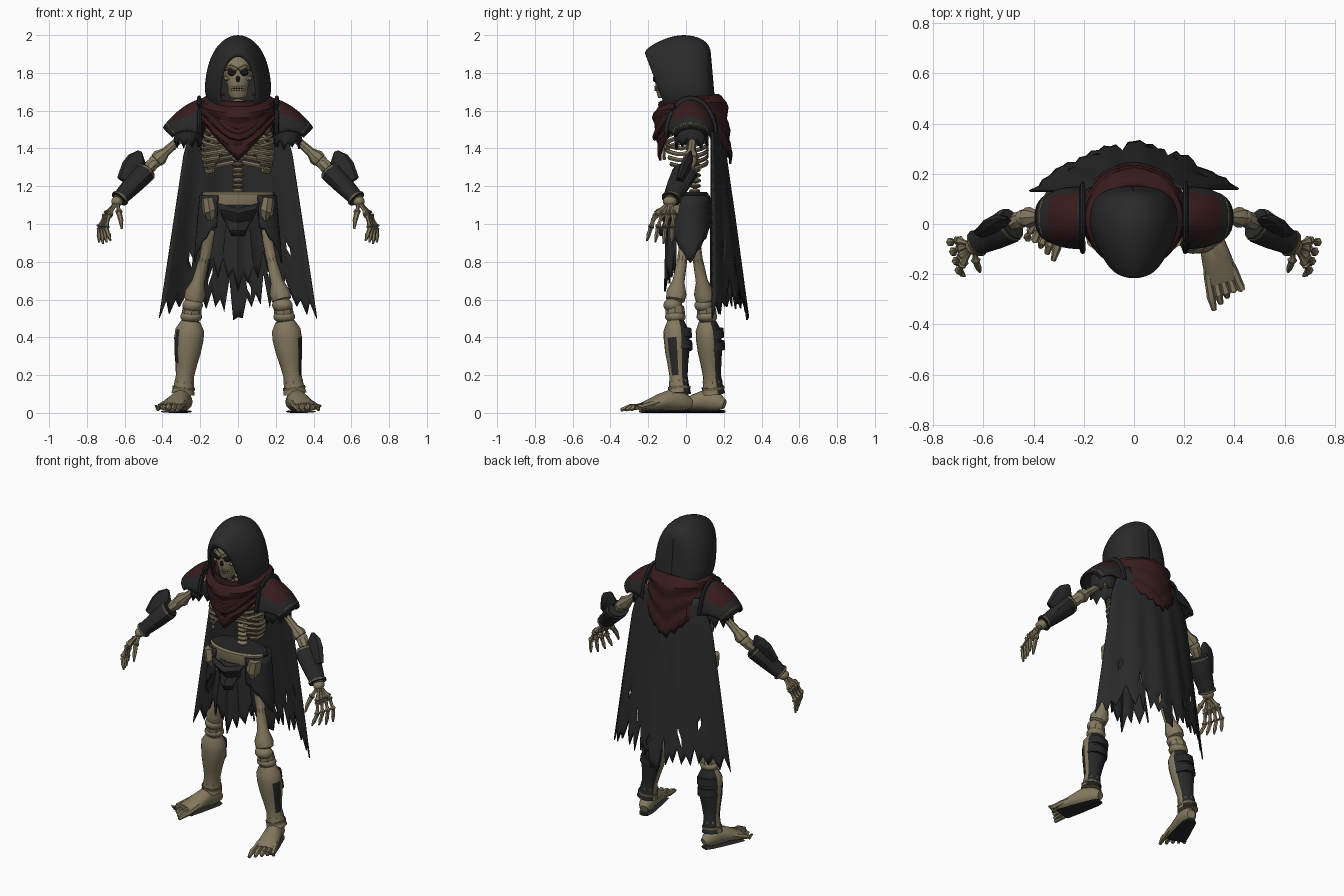
import bpy, bmesh, math, random
from mathutils import Vector as V

random.seed(4)
cube = bpy.data.objects.get("Cube")
if cube:
    bpy.data.objects.remove(cube)


def material(name, rgb):
    m = bpy.data.materials.new(name)
    m.use_nodes = True
    m.diffuse_color = (*rgb, 1)
    for n in m.node_tree.nodes:
        if n.type == 'BSDF_PRINCIPLED':
            n.inputs["Base Color"].default_value = (*rgb, 1)
            n.inputs["Roughness"].default_value = 0.9
    return m


BONE = material("bone", (0.23, 0.19, 0.115))
OLD = material("aged_bone", (0.15, 0.12, 0.07))
CLOTH = material("black_cloth", (0.023, 0.023, 0.023))
LEATHER = material("dark_leather", (0.02, 0.02, 0.021))
RED = material("dark_red_cloth", (0.038, 0.011, 0.012))
VOID = material("socket_black", (0.008, 0.008, 0.008))
built = []


def finish(name, bm, mats):
    me = bpy.data.meshes.new(name)
    bm.to_mesh(me)
    bm.free()
    for m in mats:
        me.materials.append(m)
    ob = bpy.data.objects.new(name, me)
    bpy.context.collection.objects.link(ob)
    built.append(ob)
    return ob


def tube(name, pts, radii, *mats, n=8, rule=None):
    """Sweep an ellipse (width, height) along a path; rule(center, normal) picks the material."""
    bm = bmesh.new()
    pts = [V(p) for p in pts]
    rings = []
    for i, p in enumerate(pts):
        t = (pts[min(i + 1, len(pts) - 1)] - pts[max(i - 1, 0)]).normalized()
        side = t.cross(V((0, 1, 0)) if abs(t.z) > 0.8 else V((0, 0, 1))).normalized()
        up = side.cross(t)
        r = radii[i] if isinstance(radii, list) else radii
        w, h = r if isinstance(r, tuple) else (r, r)
        rings.append([bm.verts.new(p + side * w * math.cos(a) + up * h * math.sin(a))
                      for a in [k * math.tau / n for k in range(n)]])
    for a, b in zip(rings, rings[1:]):
        for k in range(n):
            bm.faces.new((a[k], a[(k + 1) % n], b[(k + 1) % n], b[k]))
    bm.faces.new(rings[0])
    bm.faces.new(rings[-1])
    bmesh.ops.recalc_face_normals(bm, faces=bm.faces)
    if rule:
        for f in bm.faces:
            f.material_index = rule(f.calc_center_median(), f.normal)
    return finish(name, bm, mats)


def long_bone(name, a, b, r, n=8):
    """Shaft with a knobbly joint at both ends."""
    a, b = V(a), V(b)
    steps = ((0, .6), (.04, 1.4), (.12, 1.5), (.25, .9), (.5, .75), (.75, .9), (.88, 1.5), (.96, 1.4), (1, .6))
    return tube(name, [a.lerp(b, t) for t, k in steps], [r * k for t, k in steps], BONE, n=n)


def ball(name, loc, size, mat):
    bm = bmesh.new()
    bmesh.ops.create_uvsphere(bm, u_segments=14, v_segments=9, radius=1)
    bmesh.ops.scale(bm, vec=size, verts=bm.verts)
    bmesh.ops.translate(bm, vec=loc, verts=bm.verts)
    return finish(name, bm, [mat])


def sheet(name, f, nu, nv, *mats, rule=None, thick=.01, closed=False, sub=0):
    """Cloth grid from f(u, v); rule(u, v) picks the material, or -1 for a hole."""
    bm = bmesh.new()
    cols = [[bm.verts.new(f(i / nu, j / nv)) for j in range(nv + 1)] for i in range(nu + (not closed))]
    for i in range(nu):
        for j in range(nv):
            k = rule((i + .5) / nu, (j + .5) / nv) if rule else 0
            if k >= 0:
                a, b = cols[i], cols[(i + 1) % len(cols)]
                bm.faces.new((a[j], b[j], b[j + 1], a[j + 1])).material_index = k
    bmesh.ops.recalc_face_normals(bm, faces=bm.faces)
    ob = finish(name, bm, mats)
    if sub:
        mod = ob.modifiers.new("round", 'SUBSURF')
        mod.levels = mod.render_levels = sub
    mod = ob.modifiers.new("thickness", 'SOLIDIFY')
    mod.thickness, mod.offset = thick, 0
    return ob


def ragged(n, depth):
    return [random.uniform(.5, 1) * depth if i % 2 else random.uniform(0, .35) * depth for i in range(n + 1)]


# Hood: arches (half width, top y, top z, bottom y) running from the face rim to the back
ARCHES = [(.095, -.205, 1.895, -.105), (.108, -.225, 1.92, -.11), (.15, -.14, 1.975, -.07), (.178, -.03, 2.01, 0),
          (.172, .06, 1.995, .07), (.14, .108, 1.965, .125), (.065, .122, 1.93, .148), (0, .124, 1.92, .15)]
SHAPE = [(.82, 0), (1, .18), (.95, .42), (.82, .68), (.5, .91), (0, 1.01)]
SHAPE += [(-w, h) for w, h in SHAPE[-2::-1]]


def hood(u, v):
    w, ty, tz, by = ARCHES[round(u * 7)]
    sx, h = SHAPE[round(v * 10)]
    return (w * sx, by + (ty - by) * h, 1.625 + (tz - 1.625) * h)


sheet("hood", hood, 7, 10, CLOTH, thick=.012, sub=2)

# Skull
ball("cranium", (0, -.055, 1.81), (.084, .105, .092), BONE)
tube("face", [(0, -.112, 1.82), (0, -.116, 1.775), (0, -.115, 1.73), (0, -.112, 1.69), (0, -.112, 1.666)],
     [(.066, .05), (.07, .052), (.054, .047), (.052, .043), (.036, .036)], BONE, n=14)
ball("nose_hole", (0, -.166, 1.768), (.011, .01, .017), VOID)
ball("mouth", (0, -.118, 1.717), (.046, .047, .009), VOID)
for i in range(-3, 4):
    a = i * .3
    for z in (1.724, 1.71):
        ball("tooth", (.045 * math.sin(a), -.116 - .047 * math.cos(a), z), (.0065, .005, .007), BONE)
for s in (-1, 1):
    ball("eye_socket", (s * .033, -.16, 1.803), (.023, .014, .019), VOID)
    ball("cheekbone", (s * .056, -.13, 1.77), (.02, .028, .013), BONE)
    tube("brow", [(s * .006, -.172, 1.815), (s * .038, -.165, 1.832), (s * .068, -.135, 1.822)], .012, BONE)

# Spine and ribs
for i in range(22):
    z = 1.09 + i * .028
    y = .05 + .02 * math.sin(i * .3)
    ball("vertebra", (0, y - .02, z), (.034, .03, .014), BONE if i % 2 else OLD)
tube("sternum", [(0, -.1, 1.5), (0, -.118, 1.42), (0, -.115, 1.34)], [(.03, .01), (.025, .01), (.012, .008)], BONE)
for s in (-1, 1):
    for i in range(8):
        w = .125 + .045 * math.sin(.5 + i * .3)
        end = math.pi * (1 if i < 5 else 1.12 - i * .055)
        arc = [end * k / 12 for k in range(13)]
        tube("rib", [(s * (.02 + w * math.sin(a)), .005 + .108 * math.cos(a), 1.545 - i * .031 - .085 * a / 3
                      + (.05 * max(0, a - 1.9) if i > 2 else 0)) for a in arc], (.008, .012), BONE if i % 3 else OLD, n=6)
    long_bone("collarbone", (s * .02, -.1, 1.53), (s * .23, .03, 1.56), .016)
    sheet("shoulder_blade", lambda u, v: (s * (.05 + .11 * u * (1 - .6 * v)), .115, 1.53 - .17 * v), 2, 3, OLD)

# Scarf: draped collar with points at the front and back
N = 56
tatter = ragged(N, .05)


def scarf(u, v):
    a = u * math.tau
    x, y = math.cos(a), math.sin(a)
    front = max(0, 1 - abs(a - 1.5 * math.pi) / 1.3)
    back = max(0, 1 - abs(a - .5 * math.pi) / 1.5)
    t = min(1, v / .35)
    d = max(0, v - .35) / .65
    r = .125 + .07 * math.sin(t * 1.57) + .007 * math.sin(v * 22 + 3 * abs(x)) + d * (.025 * min(1, back * 3) - .035 * front)
    drop = .06 + .17 * front + .21 * back + tatter[round(u * N) % N] * min(1, back * 3)
    return (x * r * (1 - .25 * d * front), .022 + y * r * .98, 1.685 - .055 * max(0, -y) - .065 * t * t - drop * d)


sheet("scarf", scarf, N, 14, RED, closed=True)
for i in range(4):
    tube("scarf_fold", [(math.cos(a) * (.15 + .013 * i), .02 + math.sin(a) * (.155 + .01 * i),
                         1.655 - .018 * i - (.03 + .035 * i) * max(0, -math.sin(a)) ** 3 + .006 * math.sin(3 * a + i))
                        for a in [k * math.tau / 32 for k in range(33)]], (.013, .02), RED)

# Cape
M = 34
cape_hem = ragged(M, .12)
NOTCH = (15, 23, 28)


def cape(u, v):
    k, c = round(u * M), 2 * u - 1
    hem = .495 + cape_hem[k] - .05 * max(0, 1 - 6 * abs(c)) + .05 * abs(math.sin(c * 3.14)) + (.14 if k in NOTCH else 0)
    z = 1.58 - v * (1.58 - hem)
    d = (1.58 - z) / 1.1
    return (c * (.205 + .05 * min(1, d * 6) + .165 * d), .135 + (.045 + .15 * d) * (1 - c * c)
            + .006 * math.sin(c * 15) * min(1, d * 2), z)


HOLES = ((10, 17), (24, 16), (19, 18), (5, 15), (29, 14))
sheet("cape", cape, M, 20, CLOTH, rule=lambda u, v: -1 if (int(u * M), int(v * 20)) in HOLES else 0, thick=.008)

# Hips, belt and hanging cloth
tube("belt", [(0, .015, z) for z in (1.17, 1.16, 1.09, 1.075)], [(.185, .095), (.195, .105), (.19, .105), (.18, .095)],
     BONE, LEATHER, n=24, rule=lambda c, n: 0 if n.y < -.25 and abs(n.z) < .8 else 1)
ball("sacrum", (0, .06, 1.07), (.07, .04, .08), OLD)
for s in (-1, 1):
    tube("hip_blade", [(s * .16, -.04, 1.14), (s * .15, -.04, 1.07), (s * .11, -.03, 1.0), (s * .04, -.03, .96)],
         [(.035, .06), (.04, .065), (.03, .045), (.02, .025)], BONE)
    flap = ragged(14, .05)

    def tasset(u, v):
        c = u * 2 - 1
        z = 1.15 - v * (.37 - .2 * abs(c) - flap[round(u * 14)] * .5)
        return (s * (.06 + (.14 + .03 * v) * math.cos(c * 1.25)), .022 + .105 * math.sin(c * 1.25), z)
    sheet("hip_flap", tasset, 14, 6, CLOTH)
loin = ragged(12, .14)


def loincloth(u, v):
    c = u * 2 - 1
    z = 1.1 - v * (.46 - loin[round(u * 12)] - .1 * abs(c))
    return (c * (.10 + .06 * v), -.1 - .012 * math.cos(c * 12) * v + .05 * c * c, z)


sheet("loincloth", loincloth, 12, 8, CLOTH)
sheet("waist_wrap", lambda u, v: ((u * 2 - 1) * .115 * (1 - .75 * v), -.125 - .015 * math.sin(v * 9) + .03 * abs(u * 2 - 1),
                                  1.11 - .17 * v - .03 * (1 - abs(u * 2 - 1)) * (1 - v)), 8, 6, LEATHER, thick=.018)

# Shoulders and arms
for s in (-1, 1):
    def pad(u, v, lift=0):
        c = v * 2 - 1
        a = c * 1.5
        z = 1.655 - .05 * u - .09 * u * u - (.2 - .15 * u) * (1 - math.cos(a))
        return (s * (.2 + .188 * u * (1 - .25 * c * c)), .025 + (.118 * (1 - .28 * u ** 3) + lift) * math.sin(a), z + lift)

    sheet("shoulder_pad", pad, 16, 20, LEATHER, RED, thick=.014,
          rule=lambda u, v: 1 if .1 < u < .76 and abs(v - .5) < .3 else 0)
    tube("pad_collar", [pad(.03, k / 14, .01) for k in range(15)], (.012, .018), LEATHER)
    tube("pad_trim", [pad(.94, k / 14, .004) for k in range(15)], .006, OLD)
    tube("pad_lip", [pad(1, k / 14, -.004) for k in range(15)], .009, LEATHER)
    rags = ragged(20, .07)
    sheet("sleeve_rag", lambda u, v: (s * (.265 + .06 * math.cos(u * math.tau) * (1 + .2 * v)),
                                      .03 + .085 * math.sin(u * math.tau), 1.54 - v * (.15 - rags[round(u * 20) % 20])),
          20, 3, LEATHER, closed=True)
    elbow, wrist = V((s * .44, .025, 1.33)), V((s * .64, -.085, 1.12))
    long_bone("upper_arm", (s * .22, .04, 1.53), elbow, .028)
    ball("elbow", elbow, (.036, .034, .034), BONE)
    long_bone("forearm", elbow, wrist, .024)
    start, stop = elbow.lerp(wrist, .22), elbow.lerp(wrist, .95)
    tube("bracer", [start.lerp(stop, t) for t in (0, .1, .5, .9, 1)],
         [(.064, .05), (.072, .056), (.064, .05), (.05, .042), (.054, .046)], LEATHER, n=12)
    tube("elbow_guard", [(s * .6, -.035, 1.225), (s * .56, -.005, 1.3), (s * .535, .015, 1.345), (s * .52, .025, 1.385)],
         [(.045, .02), (.058, .03), (.05, .024), (.012, .006)], LEATHER)
    for t, w, h in ((.05, .07, .055), (.96, .056, .048)):
        tube("bracer_trim", [start.lerp(stop, t - .02), start.lerp(stop, t + .02)], (w, h), OLD, n=12)
    # Hand
    ball("wrist", wrist, (.032, .038, .028), BONE)
    for i in range(4):
        knuckle = V((s * (.7 - .006 * i), -.065 - .031 * i, 1.05))
        bend = V((s * (.735 - .012 * i), -.073 - .038 * i, .98))
        tip = V((s * (.735 - .02 * i), -.075 - .044 * i, .895 + .008 * abs(i - 1)))
        long_bone("palm_bone", wrist, knuckle, .013, n=6)
        long_bone("finger", knuckle, bend, .0125, n=6)
        tube("fingertip", [bend, bend.lerp(tip, .4), bend.lerp(tip, .55), tip], [.013, .011, .013, .005], BONE, n=6)
    long_bone("thumb_base", wrist, (s * .63, -.15, 1.06), .013, n=6)
    tube("thumb", [(s * .63, -.15, 1.06), (s * .62, -.175, 1.02), (s * .615, -.19, .975)], [.015, .013, .006], BONE, n=6)

# Legs: side, knee, ankle, toe tip
for s, knee, ankle, toe in ((1, (.235, -.06, .58), (.3, -.035, .11), (.375, -.3, .02)),
                            (-1, (-.24, .105, .58), (-.29, .145, .11), (-.375, -.1, .02))):
    knee, ankle, toe = V(knee), V(ankle), V(toe)
    long_bone("thigh_bone", (s * .12, .02, 1.04), knee, .037, n=10)
    ball("knee", knee + V((0, -.01, -.01)), (.056, .05, .04), BONE)
    ball("knee_joint", knee.lerp(ankle, .15), (.06, .055, .035), BONE)
    long_bone("shin_bone", knee, ankle, .035)

    def greave_rule(c, n):
        patch = s * n.x > .6 and n.y < .05 and .23 < c.z < .42
        return 1 if patch or n.y > .5 else 0
    tube("greave", [knee.lerp(ankle, t) for t in (.2, .3, .4, .55, .68, .82, .95, 1.02)],
         [(.05, .045), (.076, .066), (.078, .068), (.07, .064), (.058, .055), (.048, .048), (.054, .054), (.062, .062)],
         BONE, LEATHER, n=16, rule=greave_rule)
    for t in (.34, .48):
        tube("calf_strap", [knee.lerp(ankle, t + k) + V((0, .022, 0)) for k in (-.05, .05)], (.068, .06), LEATHER, n=12)
    tube("ankle_trim", [knee.lerp(ankle, .94), knee.lerp(ankle, .97)], (.06, .06), OLD, n=12)
    # Foot
    out = toe - ankle
    out.z = 0
    side = out.normalized().cross(V((0, 0, 1)))
    base = V((ankle.x, ankle.y, 0))

    def at(t, w, z):
        return base + out * t + side * w + V((0, 0, z))
    tube("foot", [at(-.24, 0, .045), at(-.12, 0, .055), at(.1, 0, .07), at(.4, 0, .056), at(.74, 0, .032)],
         [(.025, .025), (.042, .045), (.05, .062), (.06, .044), (.068, .022)], BONE, n=12)
    tube("sole", [at(-.23, 0, .007), at(-.1, 0, .007), at(.4, 0, .007), at(.75, 0, .007)],
         [(.028, .007), (.042, .007), (.056, .007), (.062, .007)], LEATHER)
    for i in range(5):
        w = (i - 2) * .027
        tip = 1.1 - .065 * (i if s < 0 else 4 - i)
        tube("toe", [at(.3, w * .7, .07), at(.62, w, .045), at(.8, w * 1.1, .032), at(.9, w * 1.15, .032), at(tip, w * 1.2, .016)],
             [.013, .016, .016, .018, .01], BONE, n=6)

# Smooth shading with crisp edges
for ob in bpy.context.selected_objects:
    ob.select_set(False)
for ob in built:
    ob.select_set(True)
bpy.context.view_layer.objects.active = built[0]
bpy.ops.object.shade_smooth_by_angle(angle=math.radians(35))
